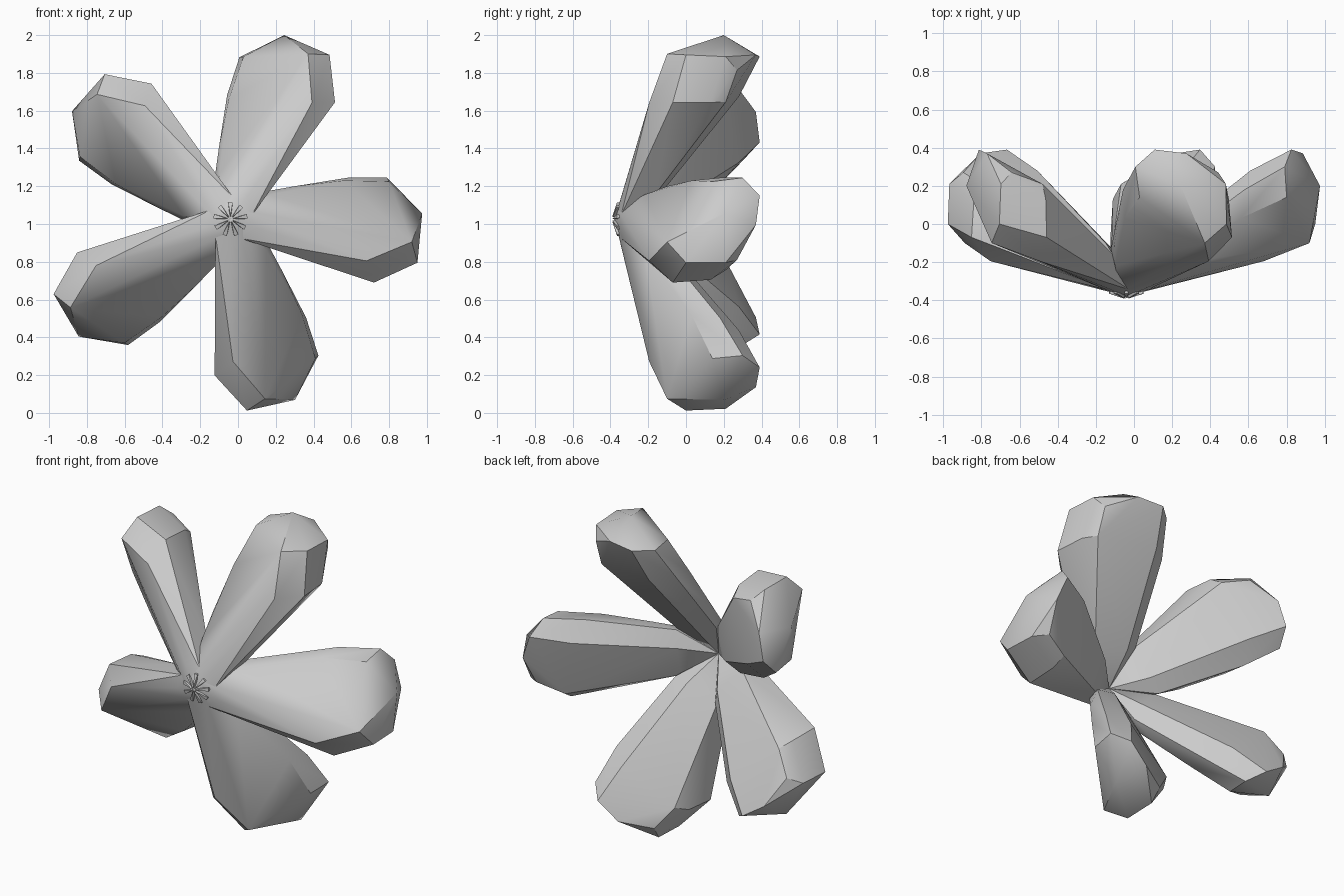
import bpy, bmesh, math

if "Cube" in bpy.data.objects:
    bpy.data.objects.remove(bpy.data.objects["Cube"])

CENTRE = (-0.04, 0.0, 1.025)


def hull_mesh(name, points):
    bm = bmesh.new()
    for p in points:
        bm.verts.new(p)
    bmesh.ops.convex_hull(bm, input=bm.verts[:])
    loose = [v for v in bm.verts if not v.link_faces]
    bmesh.ops.delete(bm, geom=loose, context='VERTS')
    bmesh.ops.recalc_face_normals(bm, faces=bm.faces[:])
    me = bpy.data.meshes.new(name)
    bm.to_mesh(me)
    bm.free()
    return me


def place_ring(name, mesh, count, offset=0.0):
    for i in range(count):
        ob = bpy.data.objects.new(f"{name}_{i + 1}", mesh)
        ob.location = CENTRE
        ob.rotation_euler = (0, -math.radians(360 / count * i + offset), 0)
        bpy.context.collection.objects.link(ob)
    return ob


# One faceted petal: (outward, depth, sideways) from the flower centre
petal_points = [
    # root
    (-0.01, -0.38, 0.0), (0.0, -0.27, 0.0),
    (0.05, -0.345, -0.10), (0.05, -0.36, 0.05), (0.15, -0.34, -0.05),
    (0.20, -0.13, 0.15), (0.19, -0.16, -0.145), (0.17, -0.10, 0.05),
    # widening middle, with a side strip along both edges
    (0.21, -0.22, 0.13), (0.34, -0.10, 0.175),
    (0.60, 0.03, 0.205), (0.62, 0.18, 0.22), (0.65, 0.28, 0.10),
    (0.72, -0.195, -0.22), (0.76, -0.07, -0.335),
    (0.755, 0.13, -0.32), (0.74, 0.21, -0.27),
    (0.82, -0.03, 0.0),
    # blunt tip
    (0.84, 0.14, 0.20), (0.83, 0.30, 0.22), (0.90, 0.27, -0.215),
    (0.865, 0.39, 0.125), (0.925, 0.37, -0.03),
    (0.96, -0.10, -0.12), (0.99, 0.0, -0.23), (0.98, 0.21, -0.23),
    (1.015, 0.20, 0.03),
]
petal = place_ring("petal", hull_mesh("petal", petal_points), 5)

# Soft shading on the broad faces, crisp ridges (mesh is shared by all petals)
petal.select_set(True)
bpy.context.view_layer.objects.active = petal
bpy.ops.object.shade_smooth_by_angle(angle=math.radians(30))

# Ring of tiny stamens at the front of the centre
stamen_mesh = hull_mesh("stamen", [
    (0.015, -0.39, 0.0), (0.015, -0.36, 0.004), (0.015, -0.36, -0.004),
    (0.09, -0.365, 0.012), (0.09, -0.365, -0.012), (0.09, -0.335, 0.0),
])
place_ring("stamen", stamen_mesh, 9, 10)
